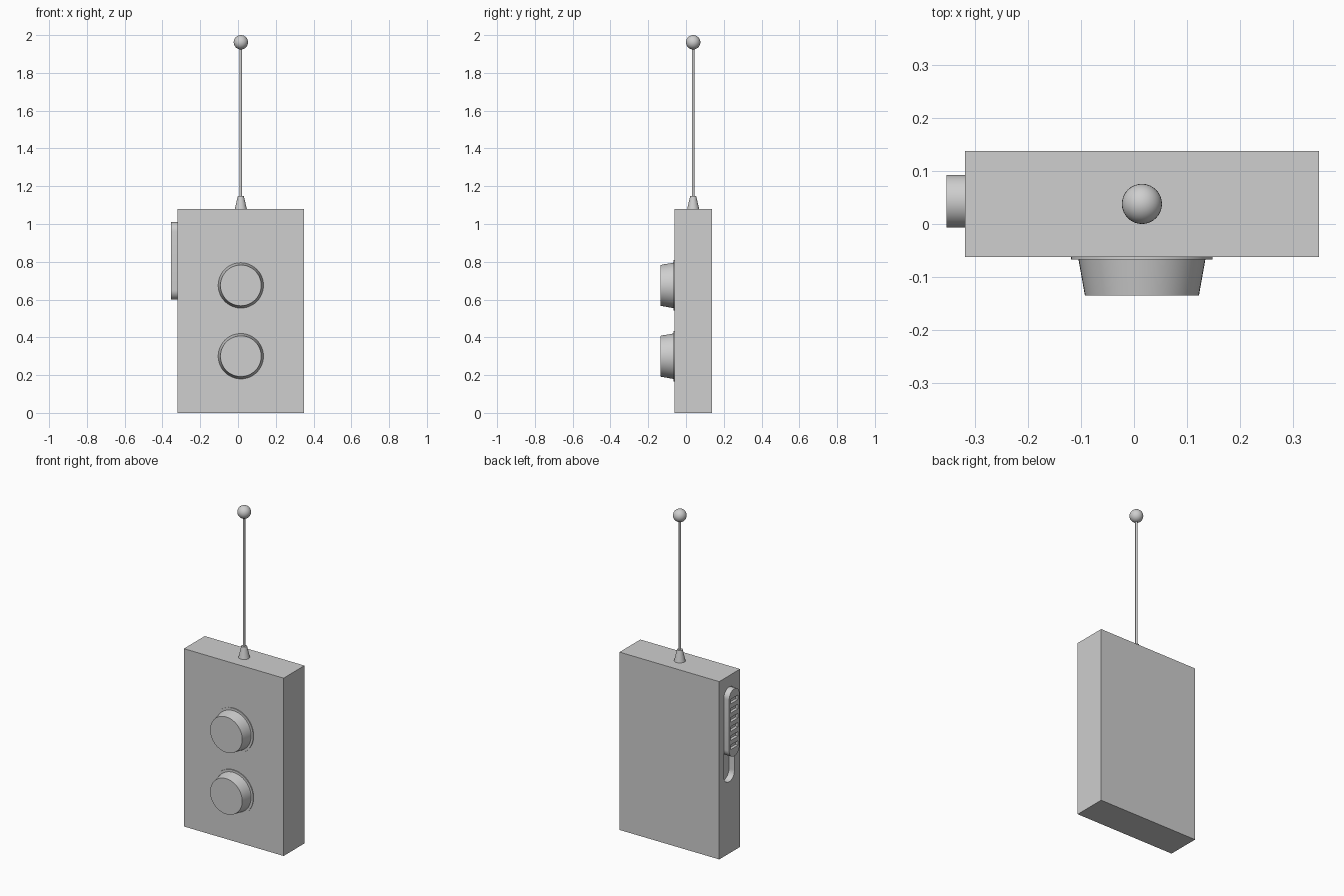
import bpy, bmesh, math
from mathutils import Matrix, Vector

cube = bpy.data.objects.get("Cube")
if cube:
    bpy.data.objects.remove(cube, do_unlink=True)

grey = bpy.data.materials.new("light_grey")
grey.use_nodes = True
COLOR = (0.62, 0.62, 0.62, 1)
grey.diffuse_color = COLOR
grey.node_tree.nodes["Principled BSDF"].inputs["Base Color"].default_value = COLOR


def finish(name, bm, smooth=False):
    bmesh.ops.recalc_face_normals(bm, faces=bm.faces)
    mesh = bpy.data.meshes.new(name)
    bm.to_mesh(mesh)
    bm.free()
    mesh.materials.append(grey)
    ob = bpy.data.objects.new(name, mesh)
    bpy.context.collection.objects.link(ob)
    if smooth:
        shade(ob)
    return ob


def select(ob):
    bpy.ops.object.select_all(action='DESELECT')
    ob.select_set(True)
    bpy.context.view_layer.objects.active = ob


def shade(ob):
    select(ob)
    bpy.ops.object.shade_smooth_by_angle(angle=math.radians(35))


def add_box(bm, lo, hi):
    lo, hi = Vector(lo), Vector(hi)
    size = hi - lo
    bmesh.ops.create_cube(bm, size=1, matrix=Matrix.Translation((lo + hi) / 2)
                          @ Matrix.Diagonal((*size, 1)))


def lathe(name, profile, origin, rotation=Matrix(), steps=48):
    """Spin (radius, height) points around z, then place the result."""
    bm = bmesh.new()
    verts = [bm.verts.new((r, 0, h)) for r, h in profile]
    edges = [bm.edges.new(pair) for pair in zip(verts, verts[1:])]
    bmesh.ops.spin(bm, geom=verts + edges, cent=(0, 0, 0), axis=(0, 0, 1),
                   angle=2 * math.pi, steps=steps)
    bmesh.ops.remove_doubles(bm, verts=bm.verts, dist=1e-5)
    bm.transform(Matrix.Translation(origin) @ rotation)
    return finish(name, bm, True)


def pill(name, x0, x1, y, z0, z1, r):
    """Upright round-ended bar extruded along x."""
    bm = bmesh.new()
    n = 16
    ring = []
    for cz, start in ((z1 - r, 0), (z0 + r, math.pi)):
        for i in range(n + 1):
            a = start + math.pi * i / n
            ring.append(bm.verts.new((x0, y + r * math.cos(a), cz + r * math.sin(a))))
    face = bm.faces.new(ring)
    out = bmesh.ops.extrude_face_region(bm, geom=[face])["geom"]
    bmesh.ops.translate(bm, vec=(x1 - x0, 0, 0),
                        verts=[v for v in out if isinstance(v, bmesh.types.BMVert)])
    return finish(name, bm)


def cut(ob, cutter):
    cutter.hide_render = True
    mod = ob.modifiers.new("cut", 'BOOLEAN')
    mod.operation = 'DIFFERENCE'
    mod.solver = 'EXACT'
    mod.object = cutter
    select(ob)
    bpy.ops.object.modifier_apply(modifier=mod.name)
    bpy.data.objects.remove(cutter, do_unlink=True)


# Case with the recessed switch track in its side
bm = bmesh.new()
add_box(bm, (-0.32, -0.062, 0), (0.35, 0.138, 1.08))
case = finish("case", bm)
SWITCH_Y = 0.043
cut(case, pill("track_cutter", -0.40, -0.283, SWITCH_Y, 0.435, 1.012, 0.0515))
shade(case)

# Sliding switch with a row of grip grooves
switch = pill("slide_switch", -0.355, -0.283, SWITCH_Y, 0.60, 1.01, 0.05)
bm = bmesh.new()
for i in range(6):
    z = 0.667 + i * 0.0555
    add_box(bm, (-0.40, SWITCH_Y - 0.036, z - 0.014), (-0.337, SWITCH_Y + 0.036, z + 0.014))
cut(switch, finish("groove_cutter", bm))
shade(switch)

# Two tapered dials, each on a thin backing disc
AXIS_X = 0.015
face_front = Matrix.Rotation(math.radians(90), 4, 'X')
for label, z in (("upper", 0.675), ("lower", 0.30)):
    at = (AXIS_X, -0.062, z)
    lathe(label + "_dial_disc", [(0, -0.002), (0.134, -0.002), (0.134, 0.005), (0, 0.005)],
          at, face_front)
    lathe(label + "_dial", [(0, 0), (0.121, 0), (0.108, 0.073), (0, 0.073)], at, face_front)

# Antenna: tapered socket, thin rod, ball tip
foot = (AXIS_X, 0.038, 1.08)
lathe("antenna_socket", [(0, -0.002), (0.032, -0.002), (0.016, 0.068), (0, 0.068)], foot, steps=32)
lathe("antenna_rod", [(0, 0.05), (0.0065, 0.05), (0.0065, 0.87), (0, 0.87)], foot, steps=16)
R = 0.038
lathe("antenna_ball", [(R * math.sin(math.pi * i / 16), 0.882 - R * math.cos(math.pi * i / 16))
                       for i in range(17)], foot, steps=32)
